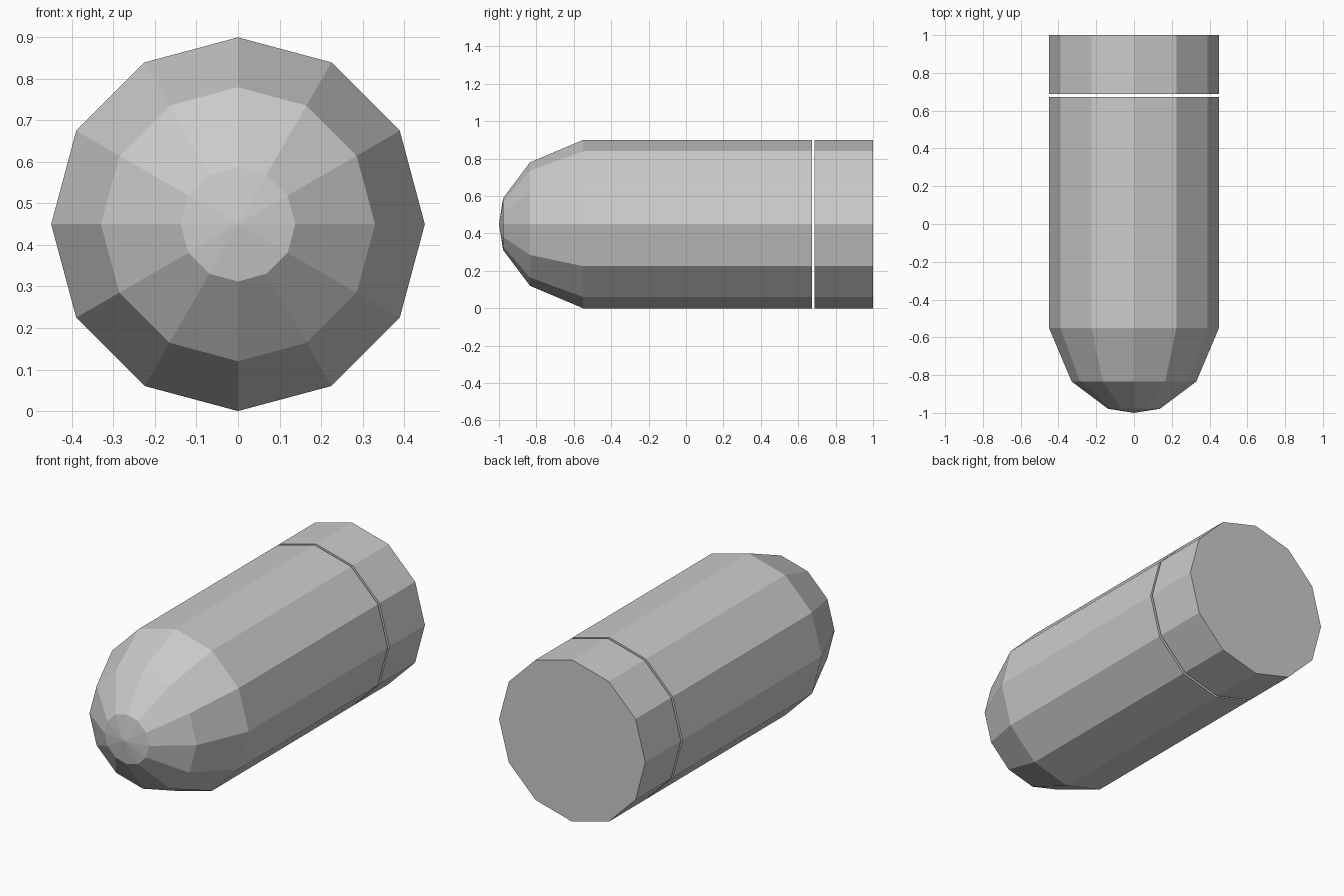
import bpy, bmesh
from math import sin, cos, tau

if "Cube" in bpy.data.objects:
    bpy.data.objects.remove(bpy.data.objects["Cube"])

SIDES = 12
AXIS_Z = 0.45


def lathe(name, profile):
    """Closed faceted solid around the y axis from (y, radius) points."""
    bm = bmesh.new()
    rings = []
    for y, r in profile:
        n = SIDES if r > 0 else 1
        rings.append([bm.verts.new((r * sin(tau * i / SIDES), y,
                                    AXIS_Z + r * cos(tau * i / SIDES)))
                      for i in range(n)])
    for a, b in zip(rings, rings[1:]):
        for i in range(SIDES):
            j = (i + 1) % SIDES
            if len(a) == 1:
                bm.faces.new((a[0], b[i], b[j]))
            else:
                bm.faces.new((a[i], b[i], b[j], a[j]))
    for ring in (rings[0], rings[-1]):
        if len(ring) > 1:
            bm.faces.new(ring)
    bmesh.ops.recalc_face_normals(bm, faces=bm.faces)
    mesh = bpy.data.meshes.new(name)
    bm.to_mesh(mesh)
    bm.free()
    obj = bpy.data.objects.new(name, mesh)
    bpy.context.collection.objects.link(obj)
    return obj


# Rounded nose and long body
lathe("shell_body", [(-1.0, 0), (-0.978, 0.138), (-0.834, 0.33),
                     (-0.55, 0.45), (0.673, 0.45)])

# Separate rear section behind the thin gap
lathe("rear_base", [(0.687, 0.45), (1.0, 0.45)])
